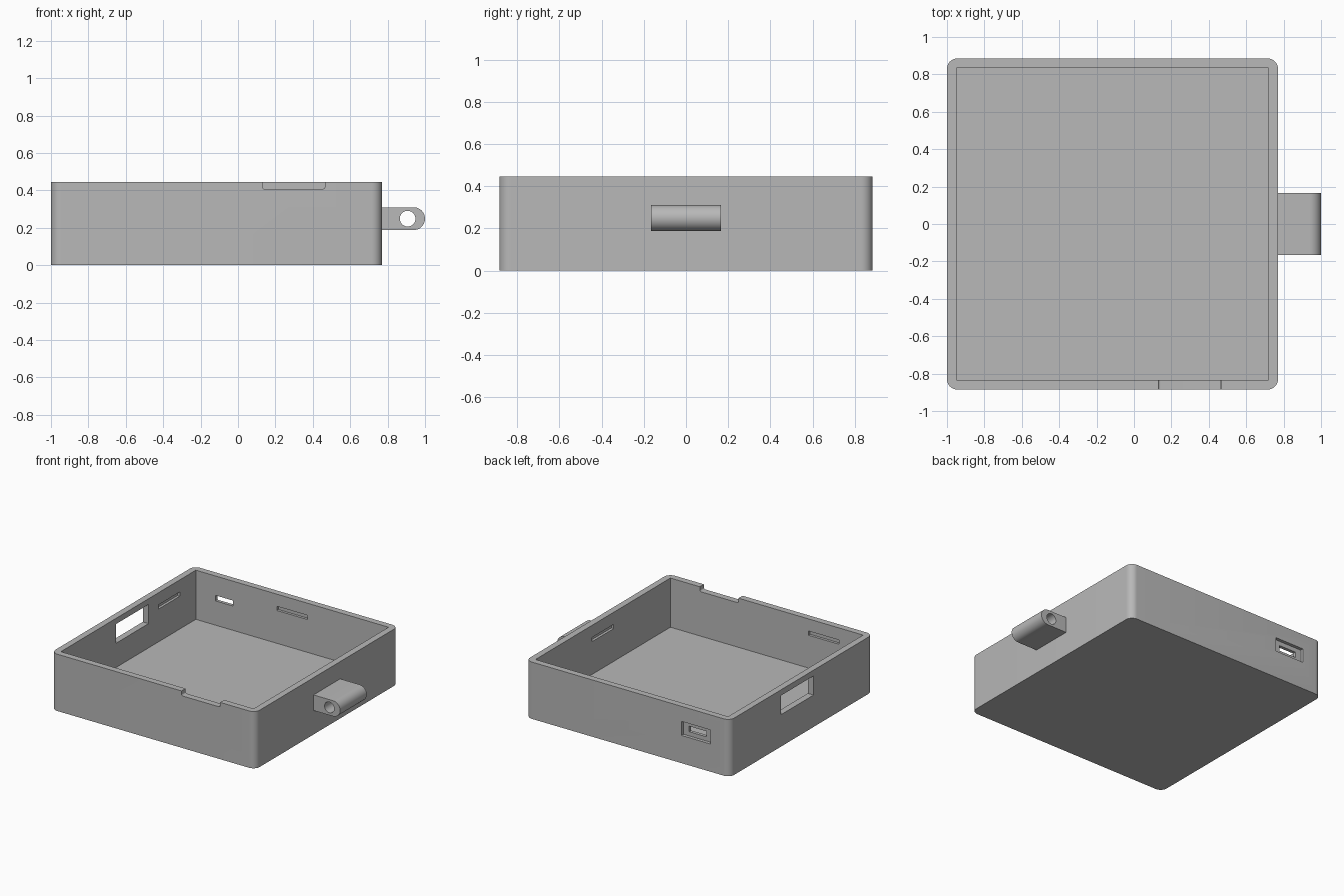
import bpy
import bmesh
from math import pi, sin, cos, radians
from mathutils import Vector

if "Cube" in bpy.data.objects:
    bpy.data.objects.remove(bpy.data.objects["Cube"], do_unlink=True)

grey = bpy.data.materials.new("plain grey")
grey.use_nodes = True
colour = (0.48, 0.48, 0.48, 1)
grey.diffuse_color = colour
grey.node_tree.nodes["Principled BSDF"].inputs["Base Color"].default_value = colour


def add_object(name, bm):
    bmesh.ops.recalc_face_normals(bm, faces=bm.faces)
    mesh = bpy.data.meshes.new(name)
    bm.to_mesh(mesh)
    bm.free()
    mesh.materials.append(grey)
    ob = bpy.data.objects.new(name, mesh)
    bpy.context.collection.objects.link(ob)
    return ob


def block(name, x, y, z, axis=None, radius=0.0):
    """Box between limits, with edges along one axis optionally rounded."""
    bm = bmesh.new()
    bmesh.ops.create_cube(bm, size=1)
    for v in bm.verts:
        v.co = Vector(lim[0] if c < 0 else lim[1] for c, lim in zip(v.co, (x, y, z)))
    if axis is not None:
        edges = [e for e in bm.edges
                 if abs((e.verts[0].co - e.verts[1].co).normalized()[axis]) > 0.9]
        bmesh.ops.bevel(bm, geom=edges, offset=radius, segments=10,
                        profile=0.5, affect='EDGES')
    return add_object(name, bm)


def extrude_y(name, outline, y0, y1):
    """Extrude an (x, z) outline along y."""
    bm = bmesh.new()
    face = bm.faces.new([bm.verts.new((px, y0, pz)) for px, pz in outline])
    new = bmesh.ops.extrude_face_region(bm, geom=[face])["geom"]
    for v in new:
        if isinstance(v, bmesh.types.BMVert):
            v.co.y = y1
    return add_object(name, bm)


def cut(target, cutter):
    cutter.hide_render = True
    mod = target.modifiers.new("cut", 'BOOLEAN')
    mod.operation = 'DIFFERENCE'
    mod.solver = 'EXACT'
    mod.object = cutter
    bpy.ops.object.select_all(action='DESELECT')
    bpy.context.view_layer.objects.active = target
    target.select_set(True)
    bpy.ops.object.modifier_apply(modifier=mod.name)
    bpy.data.objects.remove(cutter, do_unlink=True)


def arc(cx, cz, r, a0, a1, n):
    return [(cx + r * cos(a0 + (a1 - a0) * i / n),
             cz + r * sin(a0 + (a1 - a0) * i / n)) for i in range(n + 1)]


# Outer dimensions
left, right, half, top = -1.0, 0.77, 0.885, 0.445
wall, floor = 0.05, 0.06
mid = (left + right) / 2
in_l, in_r, in_y = left + wall, right - wall, half - wall

# Open tray
tray = block("tray", (left, right), (-half, half), (0, top), 2, 0.055)
cut(tray, block("cavity", (in_l, in_r), (-in_y, in_y), (floor, 1)))

# Thumb notch in the front rim
cut(tray, block("notch", (0.13, 0.465), (-1, -0.8), (0.408, 0.6), 1, 0.012))

# Window through the -x wall
cut(tray, block("window", (-1.1, -0.9), (-0.15, 0.25), (0.25, 0.4)))

# Recessed port in the back wall
cut(tray, block("port_recess", (-0.83, -0.58), (0.86, 1), (0.217, 0.327)))
cut(tray, block("port_slot", (-0.78, -0.63), (0.8, 1), (0.25, 0.293)))

# Shallow lid-catch grooves inside each wall
w, d, gz = 0.133, 0.02, (0.317, 0.35)
for x, y in (((mid - w, mid + w), (0.8, in_y + d)),
             ((mid - 0.495 - w, mid - 0.495 + w), (-in_y - d, -0.8)),
             ((in_l - d, -0.9), (0.503 - w, 0.503 + w)),
             ((0.7, in_r + d), (-w, w))):
    cut(tray, block("groove", x, y, gz))

# Round-ended lug with a pin hole
outline = [(0.76, 0.188)] + arc(0.939, 0.249, 0.061, -pi / 2, pi / 2, 20) + [(0.76, 0.31)]
lug = extrude_y("hinge_lug", outline, -0.165, 0.165)
cut(lug, extrude_y("pin", arc(0.907, 0.249, 0.042, 0, 2 * pi, 32)[:-1], -0.3, 0.3))

# Smooth the rounded faces, keep the edges crisp
for ob in (tray, lug):
    bpy.ops.object.select_all(action='DESELECT')
    bpy.context.view_layer.objects.active = ob
    ob.select_set(True)
    bpy.ops.object.shade_smooth_by_angle(angle=radians(30))
